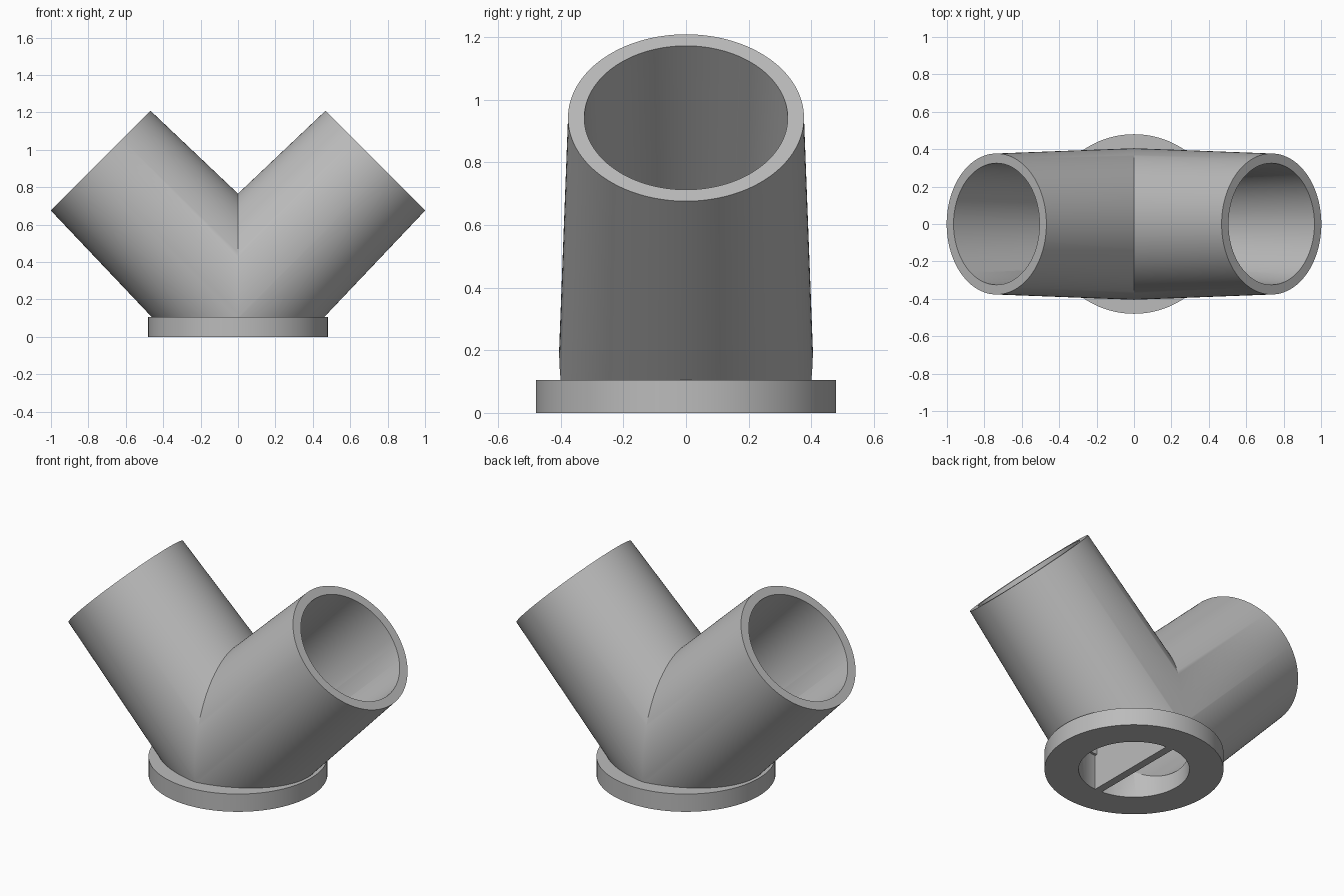
import bpy
import bmesh
import math
from mathutils import Matrix, Vector

cube = bpy.data.objects.get("Cube")
if cube:
    bpy.data.objects.remove(cube, do_unlink=True)

SIDES = 128
MOUTH = Vector((0.735, 0, 0.943))      # centre of the left arm's open end
AXIS = Vector((1, 0, 1)).normalized()  # direction of the left arm

grey = bpy.data.materials.new("plain_grey")
grey.use_nodes = True
grey.diffuse_color = (0.5, 0.5, 0.5, 1)
grey.node_tree.nodes["Principled BSDF"].inputs["Base Color"].default_value = grey.diffuse_color


def arm_cone(bm, mouth_radius, slope, length, beyond=0.0):
    """Tapered rod running down from the mouth along the arm axis."""
    turn = AXIS.to_track_quat('Z', 'Y').to_matrix().to_4x4()
    middle = MOUTH + AXIS * (beyond - length) / 2
    bmesh.ops.create_cone(bm, cap_ends=True, segments=SIDES, depth=length + beyond,
                          radius1=mouth_radius + slope * length,
                          radius2=mouth_radius - slope * beyond,
                          matrix=Matrix.Translation(middle) @ turn)


def disc(bm, radius, bottom, top):
    bmesh.ops.create_cone(bm, cap_ends=True, segments=SIDES, depth=top - bottom,
                          radius1=radius, radius2=radius,
                          matrix=Matrix.Translation((0, 0, (bottom + top) / 2)))


def trim(bm, point, normal, fill=True):
    """Remove everything behind the plane and optionally close the cut."""
    cut = bmesh.ops.bisect_plane(bm, geom=bm.verts[:] + bm.edges[:] + bm.faces[:],
                                 plane_co=point, plane_no=normal, clear_inner=True)
    if fill:
        edges = [e for e in cut["geom_cut"] if isinstance(e, bmesh.types.BMEdge)]
        bmesh.ops.contextual_create(bm, geom=edges)


def mirror_x(bm):
    bmesh.ops.mirror(bm, geom=bm.verts[:] + bm.edges[:] + bm.faces[:],
                     axis='X', merge_dist=0.0001)
    bmesh.ops.recalc_face_normals(bm, faces=bm.faces[:])


def finish(bm, name):
    mesh = bpy.data.meshes.new(name)
    bm.to_mesh(mesh)
    bm.free()
    mesh.materials.append(grey)
    obj = bpy.data.objects.new(name, mesh)
    bpy.context.collection.objects.link(obj)
    return obj


def combine(target, other, operation):
    mod = target.modifiers.new(operation.lower(), 'BOOLEAN')
    mod.operation = operation
    mod.solver = 'EXACT'
    mod.object = other
    bpy.context.view_layer.objects.active = target
    bpy.ops.object.modifier_apply(modifier=mod.name)
    bpy.data.objects.remove(other, do_unlink=True)


# Two outer arms meeting at the middle plane
bm = bmesh.new()
arm_cone(bm, 0.377, 0.027, 1.5)
trim(bm, (0, 0, 0.05), (0, 0, 1))
trim(bm, (0, 0, 0), (1, 0, 0), fill=False)
mirror_x(bm)
fitting = finish(bm, "forked_pipe")

# Round base flange
bm = bmesh.new()
disc(bm, 0.48, 0, 0.105)
combine(fitting, finish(bm, "base_flange"), 'UNION')

# Half-round inlets, leaving a thin dividing wall between them
bm = bmesh.new()
disc(bm, 0.297, -0.1, 0.208)
trim(bm, (0.023, 0, 0), (1, 0, 0))
mirror_x(bm)
combine(fitting, finish(bm, "inlet_cutter"), 'DIFFERENCE')

# Tapered bores, one in each arm
bm = bmesh.new()
arm_cone(bm, 0.325, -0.043, 1.5, beyond=0.1)
trim(bm, (0.023, 0, 0), (1, 0, 0))
mirror_x(bm)
combine(fitting, finish(bm, "bore_cutter"), 'DIFFERENCE')

# Smooth walls with crisp rims
bpy.ops.object.select_all(action='DESELECT')
fitting.select_set(True)
bpy.context.view_layer.objects.active = fitting
bpy.ops.object.shade_smooth_by_angle(angle=math.radians(30))
